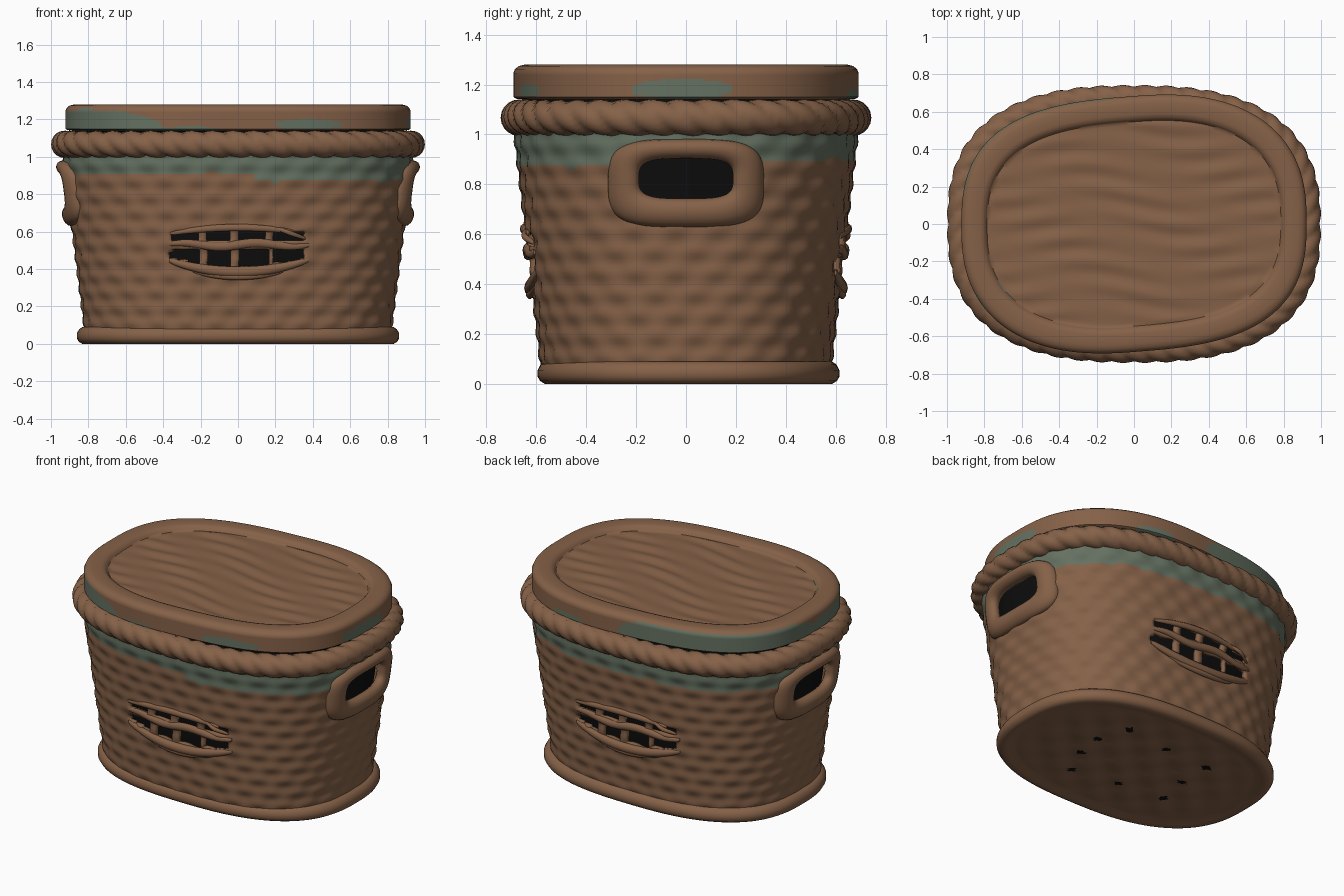
import bpy, math
from mathutils import Vector

if "Cube" in bpy.data.objects:
    bpy.data.objects.remove(bpy.data.objects["Cube"])

N_EXP = 2.6


def material(name, rgb):
    m = bpy.data.materials.new(name)
    m.diffuse_color = (*rgb, 1)
    m.use_nodes = True
    m.node_tree.nodes["Principled BSDF"].inputs["Base Color"].default_value = m.diffuse_color
    return m


BROWN = material("wicker brown", (0.235, 0.120, 0.064))
GREEN = material("faded green paint", (0.130, 0.165, 0.120))
DARK = material("dark interior", (0.004, 0.004, 0.004))
MATS = [BROWN, GREEN, DARK]


def superellipse(t, a, b, n=N_EXP):
    c, s = math.cos(t), math.sin(t)
    return (math.copysign(abs(c) ** (2 / n), c) * a,
            math.copysign(abs(s) ** (2 / n), s) * b)


def even_params(count, a=0.93, b=0.68, n=N_EXP):
    """Parameters that space points evenly along the outline."""
    ts = [2 * math.pi * i / 8000 for i in range(8001)]
    acc, prev = [0.0], superellipse(0, a, b, n)
    for t in ts[1:]:
        p = superellipse(t, a, b, n)
        acc.append(acc[-1] + math.dist(p, prev))
        prev = p
    out, k = [], 0
    for i in range(count):
        while acc[k] < acc[-1] * i / count:
            k += 1
        out.append(ts[k])
    return out


def loft(name, rings, rule=lambda c: 0, wrap=False, open_ends=True, sharp=50):
    """Skin closed rings; rule gives a material index, or -1 for a hole."""
    n = len(rings[0])
    verts = [Vector(p) for r in rings for p in r]
    faces, idx = [], []
    for r in range(len(rings) if wrap else len(rings) - 1):
        q = (r + 1) % len(rings)
        for i in range(n):
            j = (i + 1) % n
            f = (r * n + i, r * n + j, q * n + j, q * n + i)
            m = rule(sum((verts[v] for v in f), Vector()) / 4)
            if m >= 0:
                faces.append(f)
                idx.append(m)
    if not open_ends:
        faces += [tuple(reversed(range(n))), tuple(range(len(verts) - n, len(verts)))]
        idx += [rule(verts[0]), rule(verts[-1])]
    me = bpy.data.meshes.new(name)
    me.from_pydata(verts, [], faces)
    for m in MATS:
        me.materials.append(m)
    for p, m in zip(me.polygons, idx):
        p.material_index = m
        p.use_smooth = True
    me.set_sharp_from_angle(angle=math.radians(sharp))
    ob = bpy.data.objects.new(name, me)
    bpy.context.collection.objects.link(ob)
    return ob


T = even_params(240)


def size(z):
    k = (z - 0.08) / 0.92
    return 0.82 + 0.115 * k, 0.582 + 0.105 * k


def wall_x(y, z):
    a, b = size(z)
    return a * (1 - (abs(y) / b) ** N_EXP) ** (1 / N_EXP)


def wall_y(x, z):
    a, b = size(z)
    return b * (1 - (abs(x) / a) ** N_EXP) ** (1 / N_EXP)


# Woven body, with painted band, handle openings and broken weave front and back
def body_rule(c):
    if abs(c.x) > 0.7 and abs(c.y) < 0.22 and abs(c.z - 0.815) < 0.10:
        return -1
    x = c.x if c.y < 0 else -c.x
    if abs(c.y) > 0.5 and abs(x) < 0.36:
        taper = 0.05 * abs(x / 0.36) ** 3
        bar = min(abs(x + 0.19), abs(x + 0.015), abs(x - 0.175)) < 0.018
        if not bar and (0.415 + taper < c.z < 0.505 or 0.555 < c.z < 0.615 - taper * 0.5):
            return -1
    low = 0.875 + 0.006 * math.sin(9 * c.x + 5 * c.y)
    if c.y < -0.3 and c.x < 0.1:
        low += 0.035
    elif c.y > 0.3:
        low += 0.02
    return 1 if c.z > low else 0


rings = []
for r in range(66):
    z = 0.04 + r * 0.0155
    a, b = size(z)
    ring = []
    for i, t in enumerate(T):
        d = 0.006 * math.sin(2 * math.pi * 30 * i / 240) * math.sin(math.pi * z / 0.085)
        d += 0.003 * math.sin(2 * math.pi * z / 0.085)
        ring.append((*superellipse(t, a + d, b + d), z))
    rings.append(ring)
body = loft("basket_body", rings, body_rule)
solid = body.modifiers.new("thickness", "SOLIDIFY")
solid.thickness = 0.03
solid.offset = -1

# Dark liner seen through every gap
liner = []
for z in (0.06, 0.35, 0.7, 1.0, 1.15):
    a, b = size(z)
    liner.append([(*superellipse(t, a - 0.065, b - 0.065), z) for t in T[::2]])
loft("dark_liner", liner, lambda c: 2, open_ends=False)


# Base rim and woven underside with small gaps
def base_rule(c):
    if c.z > 0.04 or abs(c.x) > 0.7:
        return 0
    for k in range(9):
        g = 2 * math.pi * k / 9 + 0.3
        f = 1.0 if k % 2 else 0.72
        if abs(c.x - 0.5 * f * math.cos(g)) + abs(c.y - 0.34 * f * math.sin(g)) < 0.033:
            return 2
    return 0


rings = []
for r in range(1, 41):
    k = r / 40
    ring = []
    for t in T:
        x, y = superellipse(t, 0.76 * k, 0.51 * k, 2 + 0.6 * k)
        fade = max(0, 1 - k ** 6)
        ring.append((x, y + 0.01, 0.016 + 0.009 * fade * math.sin(24 * x) * math.sin(24 * y)))
    rings.append(ring)
for o, z in ((-0.06, 0.004), (-0.03, 0.0), (-0.01, 0.012), (0, 0.03), (0, 0.055), (-0.012, 0.078),
             (-0.03, 0.09), (-0.06, 0.092)):
    rings.append([(x, y + 0.01, z) for x, y in (superellipse(t, 0.862 + o, 0.605 + o) for t in T)])
loft("base_rim", rings, base_rule, open_ends=False)

# Twisted rope around the rim
M = 480
rope_t = even_params(M)
rings = []
for k in range(20):
    p = 2 * math.pi * k / 20
    ring = []
    for i, t in enumerate(rope_t):
        w = abs(math.sin((3 * p + 48 * 2 * math.pi * i / M) / 2))
        rad = 0.073 * (0.82 + 0.18 * w ** 0.7)
        o = rad * math.cos(p)
        ring.append((*superellipse(t, 0.927 + o, 0.67 + o), 1.067 + rad * math.sin(p)))
    rings.append(ring)
loft("rope_rim", rings, wrap=True)


# Lid with raised border, grained panel and worn paint patches
PATCHES = ((207, 32, 1.16, 0.095), (135, 46, 1.18, 0.12), (300, 14, 1.175, 0.028),
           (-1, 13, 1.18, 0.042), (60, 9, 1.15, 0.035), (250, 12, 1.14, 0.025))


def lid_rule(c):
    if c.z < 1.141:
        return 2
    if c.z > 1.262 or (c.x / 0.9) ** 2 + (c.y / 0.67) ** 2 < 0.85:
        return 0
    ang = math.degrees(math.atan2(c.y, c.x))
    for g, half, zc, hz in PATCHES:
        d = (ang - g + 180) % 360 - 180
        if (d / half) ** 2 + ((c.z - zc) / hz) ** 2 < 1:
            return 1
    return 0


def lid_ring(a, b, z):
    return [(x, y + 0.05 * x * max(0, 1 - abs(x)) * 1.6, z)
            for x, y in (superellipse(t, a, b) for t in T)]


rings = [lid_ring(0.84, 0.60, 1.125), lid_ring(0.88, 0.64, 1.14), lid_ring(0.912, 0.672, 1.143)]
rings += [lid_ring(0.923, 0.684, 1.15 + 0.008 * k) for k in range(13)]
for o, z in ((0.007, 1.262), (0.022, 1.274), (0.045, 1.28), (0.10, 1.278), (0.122, 1.272),
             (0.132, 1.258), (0.138, 1.25)):
    rings.append(lid_ring(0.923 - o, 0.684 - o, z))
for k in range(34, 0, -1):
    f = k / 35
    ring = lid_ring(0.785 * f, 0.546 * f, 0)
    rings.append([(x, y, 1.25 + 0.006 * math.sin(48 * y + 1.5 * math.sin(6 * x))
                   * (0.6 + 0.4 * math.sin(9 * x + 13 * y))) for x, y, _ in ring])
loft("lid", rings, lid_rule, open_ends=False)

# Handle rings on both ends
hand_t = even_params(96, 0.25, 0.13, 4)
rings = []
for k in range(16):
    p = 2 * math.pi * k / 16
    ring = []
    for t in hand_t:
        y, z = superellipse(t, 0.25 + 0.062 * math.cos(p), 0.128 + 0.048 * math.cos(p), 3.6)
        z += 0.814 - 0.009 * math.cos(p)
        ring.append((wall_x(y, z) + 0.045 * math.sin(p), y, z))
    rings.append(ring)
handle = loft("handles", rings, wrap=True)
handle.modifiers.new("other_end", "MIRROR")


# Loose strands around the broken weave
def strand(name, side, x0, x1, zf, rad, bulge):
    rings = []
    for i in range(25):
        u = i / 24
        x = x0 + (x1 - x0) * u
        z = zf(x)
        rr = rad * (0.35 + 0.65 * math.sin(math.pi * u) ** 0.5)
        y = wall_y(x, z) + bulge * math.sin(math.pi * u) ** 2
        rings.append([(-side * x, side * (y + rr * 0.8 * math.cos(q)), z + rr * math.sin(q))
                      for q in (2 * math.pi * k / 10 for k in range(10))])
    loft(name, rings, open_ends=False)


for side, label in ((-1, "front"), (1, "back")):
    strand(label + "_lower_strand", side, -0.37, 0.38, lambda x: 0.385 + 0.45 * x * x, 0.03, 0.008)
    strand(label + "_bottom_strand", side, -0.24, 0.24, lambda x: 0.36 + 0.5 * x * x, 0.02, 0.012)
    strand(label + "_middle_strand", side, -0.37, 0.38, lambda x: 0.53 + 0.01 * math.sin(16 * x), 0.026, 0.0)
    strand(label + "_upper_strand", side, -0.36, 0.30, lambda x: 0.622 - 0.25 * x * x, 0.02, 0.006)
    strand(label + "_loose_end", side, 0.2, 0.36, lambda x: 0.62 - 0.35 * (x - 0.2), 0.014, 0.02)
